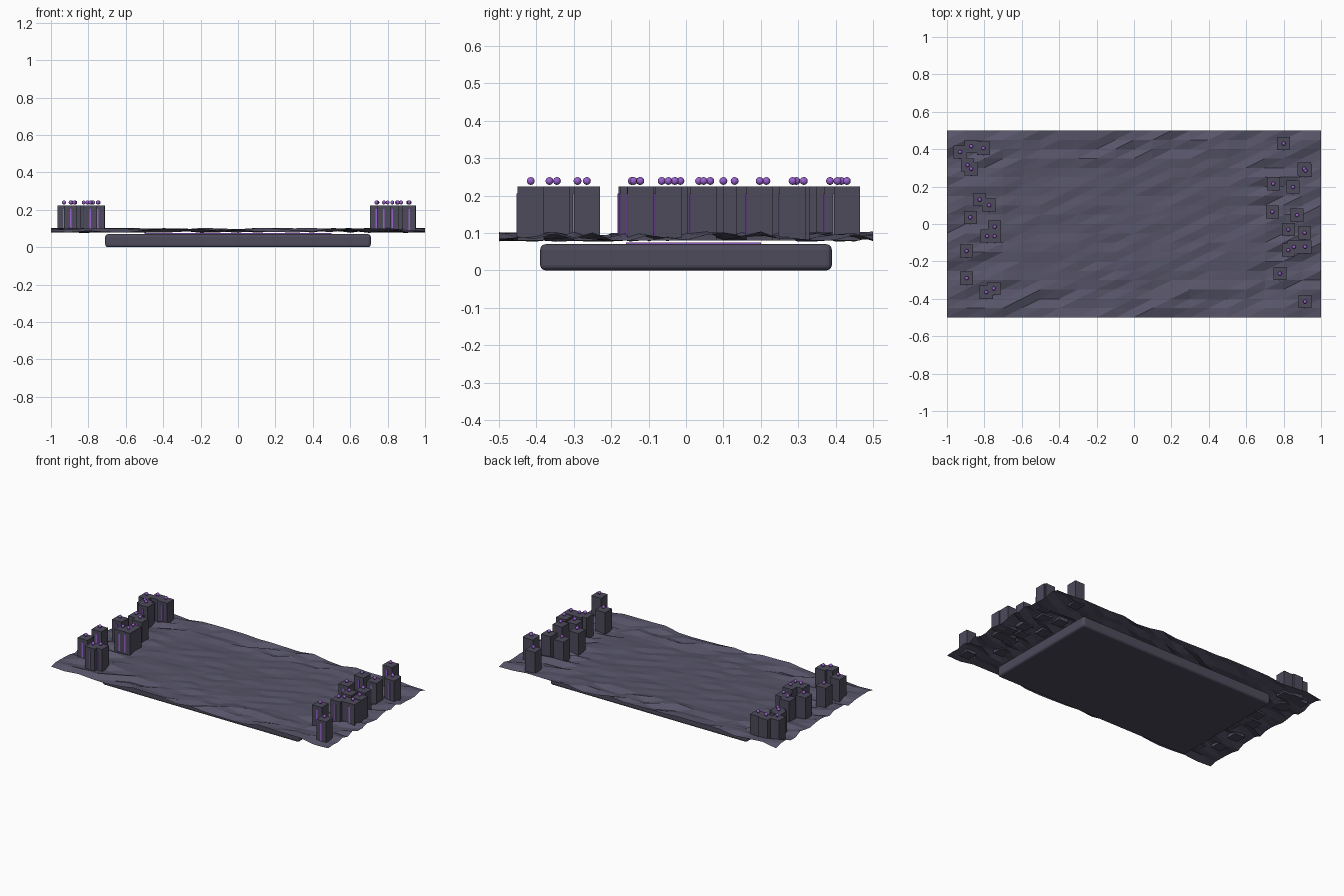
import bpy, bmesh, random
from mathutils import Matrix

if "Cube" in bpy.data.objects:
    bpy.data.objects.remove(bpy.data.objects["Cube"])

random.seed(4)


def material(name, rgb):
    m = bpy.data.materials.new(name)
    m.diffuse_color = (*rgb, 1)
    m.use_nodes = True
    m.node_tree.nodes["Principled BSDF"].inputs["Base Color"].default_value = m.diffuse_color
    return m


ROCK = material("dark_rock", (0.095, 0.09, 0.14))
STONE = material("dark_stone", (0.075, 0.07, 0.105))
GLOW = material("violet_glow", (0.32, 0.12, 0.62))


def finish(name, bm, mat):
    me = bpy.data.meshes.new(name)
    bm.to_mesh(me)
    bm.free()
    ob = bpy.data.objects.new(name, me)
    bpy.context.collection.objects.link(ob)
    me.materials.append(mat)
    return ob


def box(bm, x, y, z0, z1, sx, sy):
    m = Matrix.Translation((x, y, (z0 + z1) / 2)) @ Matrix.Diagonal((sx, sy, z1 - z0, 1))
    bmesh.ops.create_cube(bm, size=1, matrix=m)


# Rounded slab underneath
bm = bmesh.new()
box(bm, 0, 0, 0, 0.07, 1.42, 0.78)
slab = finish("base_slab", bm, STONE)
bev = slab.modifiers.new("rounded_edges", "BEVEL")
bev.width, bev.segments = 0.015, 3

# Faceted rocky sheet: calm in the middle, rougher towards the rim
N = 20
bm = bmesh.new()
grid = []
for j in range(N + 1):
    row = []
    for i in range(N + 1):
        x, y = -1 + 2 * i / N, -0.5 + j / N
        edge = max(abs(x), abs(y) * 2)
        amp = 0.005 if edge < 0.65 else 0.014
        row.append(bm.verts.new((x, y, 0.090 + random.uniform(-amp, amp))))
    grid.append(row)
for j in range(N):
    for i in range(N):
        a, b = grid[j][i], grid[j][i + 1]
        c, d = grid[j + 1][i + 1], grid[j + 1][i]
        bm.faces.new((a, b, c))
        bm.faces.new((a, c, d))
finish("rocky_ground", bm, ROCK)

# Block towers at both ends, each with a glowing strip and a bead on top
SPOTS = [(-.93, .385), (-.87, .415), (-.805, .405), (-.89, .315), (-.87, .295),
         (-.825, .13), (-.775, .10), (-.875, .035), (-.745, -.015), (-.785, -.065),
         (-.745, -.065), (-.895, -.145), (-.895, -.29), (-.79, -.365), (-.75, -.345),
         (.80, .43), (.91, .295), (.917, .285), (.745, .215), (.85, .197),
         (.74, .065), (.872, .047), (.825, -.03), (.912, -.047), (.825, -.14),
         (.855, -.123), (.915, -.122), (.78, -.265), (.915, -.415)]
towers, strips, beads = bmesh.new(), bmesh.new(), bmesh.new()
for x, y in SPOTS:
    box(towers, x, y, 0.08, 0.224, 0.07, 0.07)
    box(strips, x, y - 0.0355, 0.09, 0.205, 0.009, 0.005)
    bmesh.ops.create_uvsphere(beads, u_segments=12, v_segments=8, radius=0.0105,
                              matrix=Matrix.Translation((x, y, 0.239)))
for f in beads.faces:
    f.smooth = True
finish("towers", towers, STONE)
finish("tower_strips", strips, GLOW)
finish("tower_beads", beads, GLOW)

# Thin glowing seam between slab and ground
bm = bmesh.new()
box(bm, 0, 0.02, 0.071, 0.075, 1.0, 0.36)
finish("glow_seam", bm, GLOW)
